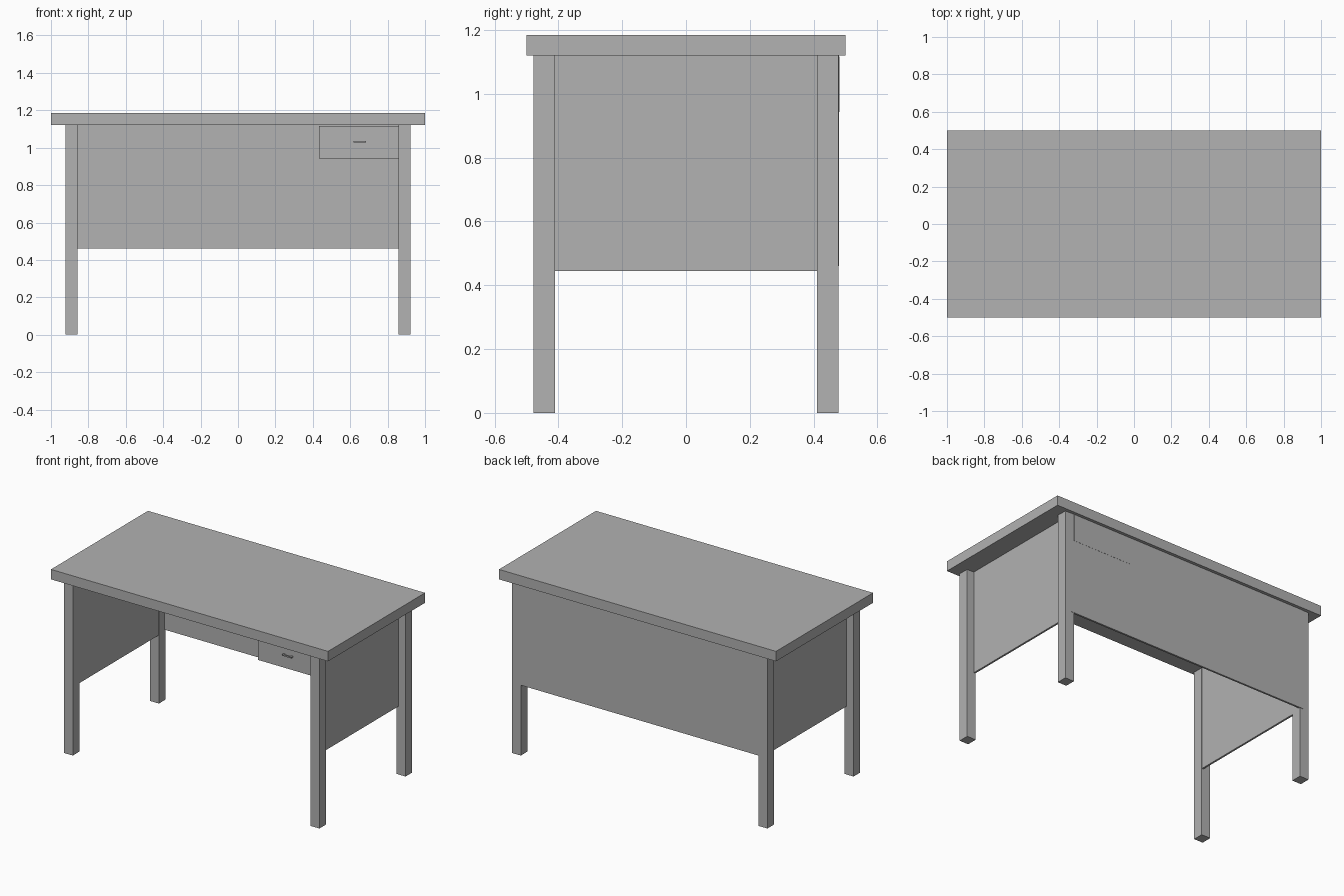
import bpy

# Remove the default cube
cube = bpy.data.objects.get("Cube")
if cube:
    bpy.data.objects.remove(cube, do_unlink=True)

# Single painted grey finish
grey = bpy.data.materials.new("grey_finish")
grey.use_nodes = True
colour = (0.445, 0.445, 0.445, 1)
grey.diffuse_color = colour
grey.node_tree.nodes["Principled BSDF"].inputs["Base Color"].default_value = colour


def box(name, x, y, z):
    """Axis-aligned box from (min, max) ranges."""
    spans = (x, y, z)
    bpy.ops.mesh.primitive_cube_add(size=1, location=[(a + b) / 2 for a, b in spans])
    obj = bpy.context.object
    obj.name = name
    obj.scale = [b - a for a, b in spans]
    bpy.ops.object.transform_apply(location=False, rotation=False, scale=True)
    obj.data.materials.append(grey)
    return obj


def mirrored(side, low, high):
    """Range reflected to the given side of the centre."""
    return tuple(sorted((side * low, side * high)))


TOP_UNDER, TOP = 1.12, 1.185

# Worktop
box("tabletop", (-1, 1), (-0.5, 0.5), (TOP_UNDER, TOP))

# Legs and side panels
for side, side_name in ((1, "left"), (-1, "right")):
    for end, end_name in ((1, "back"), (-1, "front")):
        box(f"{end_name}_{side_name}_leg", mirrored(side, 0.858, 0.922),
            mirrored(end, 0.41, 0.478), (0, TOP_UNDER))
    box(f"{side_name}_side_panel", mirrored(side, 0.86, 0.872),
        (-0.41, 0.41), (0.445, TOP_UNDER))

# Back panel, lapping slightly over the rear legs
box("back_panel", (-0.88, 0.88), (0.468, 0.48), (0.46, TOP_UNDER))

# Drawer running the depth of the desk
box("drawer", (0.433, 0.857), (-0.41, 0.481), (0.943, 1.117))

# Drawer pull: grip bar on two short posts
grip_z = (1.028, 1.036)
box("handle_grip", (0.617, 0.685), (-0.43, -0.422), grip_z)
for name, x in (("right", (0.617, 0.627)), ("left", (0.675, 0.685))):
    box(f"handle_{name}_post", x, (-0.422, -0.41), grip_z)
